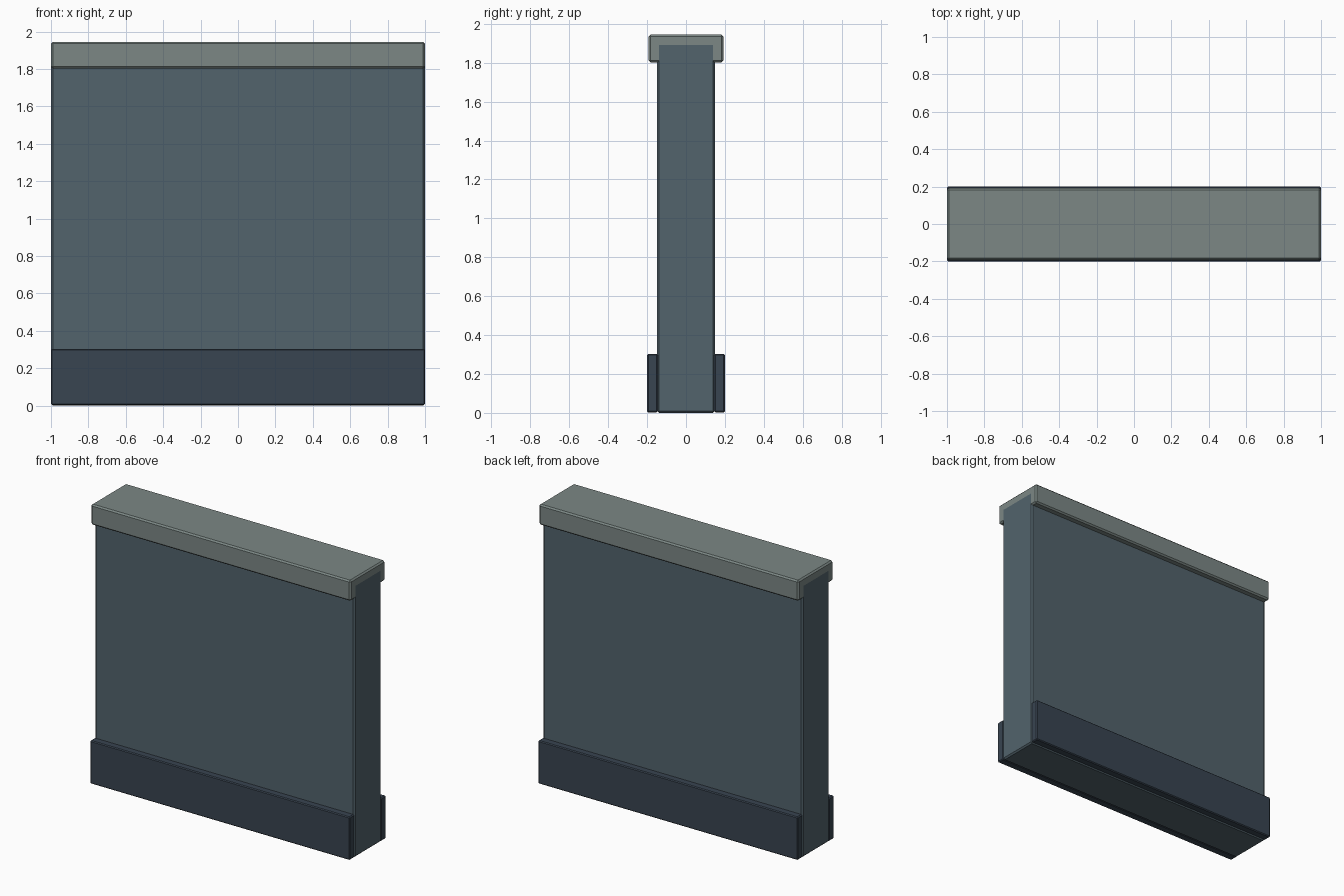
import bpy
import bmesh

if "Cube" in bpy.data.objects:
    bpy.data.objects.remove(bpy.data.objects["Cube"])


def material(name, rgb):
    m = bpy.data.materials.new(name)
    m.diffuse_color = (*rgb, 1)
    m.use_nodes = True
    m.node_tree.nodes["Principled BSDF"].inputs["Base Color"].default_value = m.diffuse_color
    return m


def box(name, lo, hi, mat, bevel=0.01):
    """Axis-aligned block with a narrow chamfer on every edge."""
    bm = bmesh.new()
    bmesh.ops.create_cube(bm, size=1)
    for v in bm.verts:
        v.co = [l + (c + 0.5) * (h - l) for c, l, h in zip(v.co, lo, hi)]
    bmesh.ops.bevel(bm, geom=bm.edges[:], offset=bevel, segments=1,
                    affect='EDGES', profile=0.5)
    mesh = bpy.data.meshes.new(name)
    bm.to_mesh(mesh)
    bm.free()
    mesh.materials.append(mat)
    ob = bpy.data.objects.new(name, mesh)
    bpy.context.collection.objects.link(ob)
    return ob


panel = material("wall_blue_grey", (0.085, 0.125, 0.15))
trim = material("cap_grey_green", (0.20, 0.245, 0.235))
dark = material("skirting_dark", (0.04, 0.058, 0.082))

# Wall core, running up into the cap
box("wall_panel", (-1, -0.148, 0), (1, 0.148, 1.9), panel)

# Overhanging top cap
box("top_cap", (-1, -0.192, 1.802), (1, 0.192, 1.945), trim)

# Skirting along the front and back
for name, y0, y1 in (("front_skirting", -0.2, -0.145), ("back_skirting", 0.145, 0.2)):
    box(name, (-1, y0, 0.003), (1, y1, 0.303), dark, 0.006)
